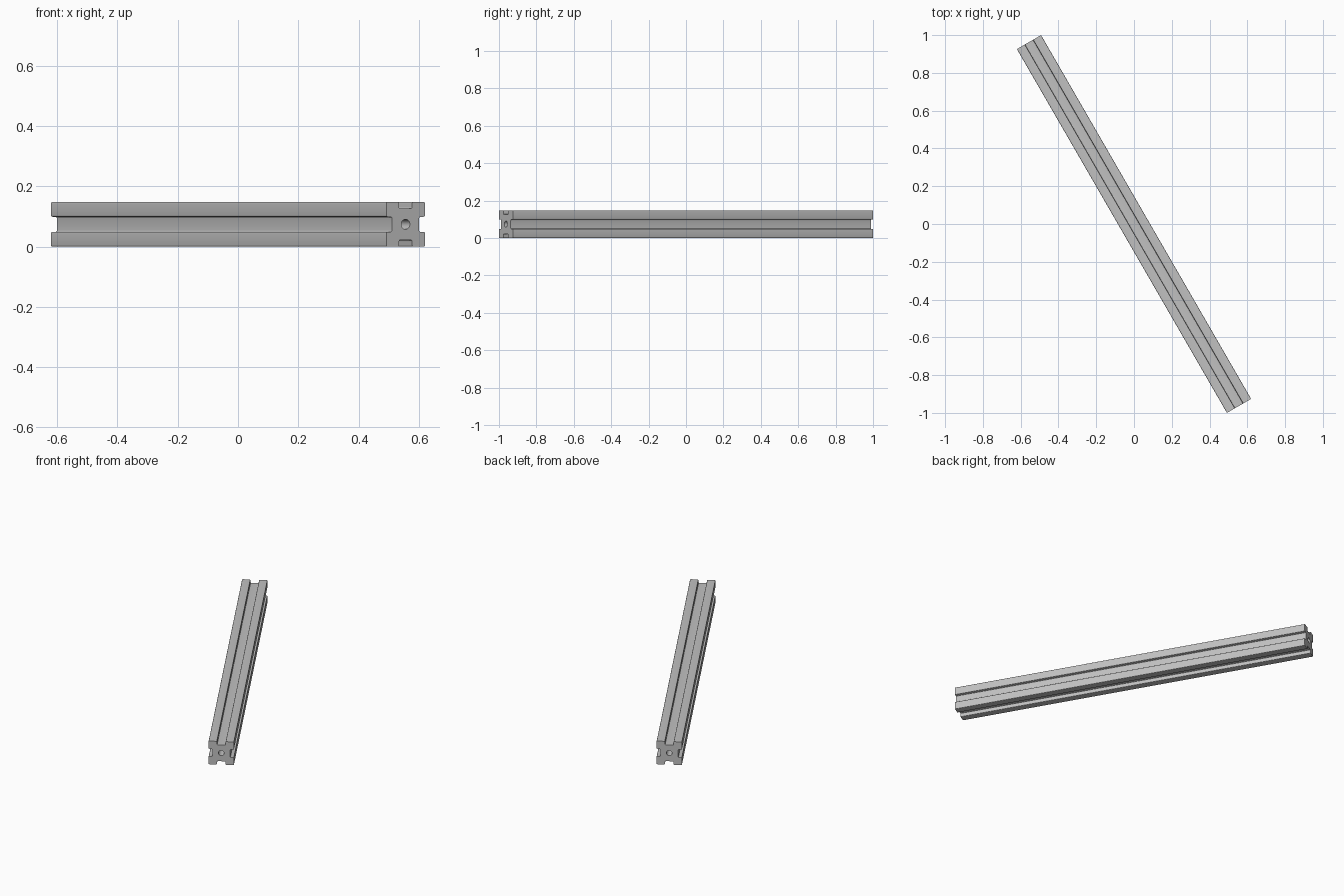
import bpy
import bmesh
import math
from mathutils import Vector, Matrix

cube = bpy.data.objects.get("Cube")
if cube:
    bpy.data.objects.remove(cube, do_unlink=True)

WIDTH = 0.148      # side of the square section
LENGTH = 2.224
GROOVE = 0.05      # groove width
DEPTH = 0.022      # groove depth
BORE = 0.0165      # radius of the central hole
FILLET = 0.005
ARC_STEPS = 4


def round_corners(points, radius):
    """Replace every corner with a short arc."""
    result = []
    for i, p in enumerate(points):
        to_prev = (points[i - 1] - p).normalized()
        to_next = (points[(i + 1) % len(points)] - p).normalized()
        centre = p + (to_prev + to_next) * radius
        for k in range(ARC_STEPS + 1):
            a = k / ARC_STEPS * math.pi / 2
            result.append(centre - to_next * radius * math.cos(a)
                          - to_prev * radius * math.sin(a))
    return result


def add_loop(curve, points):
    spline = curve.splines.new("POLY")
    spline.points.add(len(points) - 1)
    for target, p in zip(spline.points, points):
        target.co = (p.x, p.y, 0, 1)
    spline.use_cyclic_u = True


# Section: one grooved side repeated around the square
h, g = WIDTH / 2, GROOVE / 2
side = [Vector((h, -h)), Vector((h, -g)), Vector((h - DEPTH, -g)),
        Vector((h - DEPTH, g)), Vector((h, g))]
outline = [Matrix.Rotation(i * math.pi / 2, 2) @ p for i in range(4) for p in side]
bore = [Vector((math.cos(a), math.sin(a))) * BORE
        for a in (k * math.tau / 32 for k in range(32))]

# Extrude the section along the beam
curve = bpy.data.curves.new("beam_section", "CURVE")
curve.dimensions = "2D"
curve.fill_mode = "BOTH"
curve.extrude = LENGTH / 2
add_loop(curve, round_corners(outline, FILLET))
add_loop(curve, bore)

beam = bpy.data.objects.new("grooved_beam", curve)
bpy.context.collection.objects.link(beam)
bpy.ops.object.select_all(action="DESELECT")
beam.select_set(True)
bpy.context.view_layer.objects.active = beam
bpy.ops.object.convert(target="MESH")
beam = bpy.context.object

# Weld the caps to the walls
bm = bmesh.new()
bm.from_mesh(beam.data)
bmesh.ops.remove_doubles(bm, verts=bm.verts, dist=0.0001)
bmesh.ops.recalc_face_normals(bm, faces=bm.faces)
bm.to_mesh(beam.data)
bm.free()

# Lay the beam flat and turn it diagonally
beam.rotation_euler = (math.radians(90), 0, math.radians(30))
beam.location.z = WIDTH / 2
bpy.ops.object.shade_smooth_by_angle(angle=math.radians(30))

# Plain grey metal
grey = bpy.data.materials.new("grey_metal")
grey.use_nodes = True
colour = (0.53, 0.53, 0.53, 1)
grey.diffuse_color = colour
grey.node_tree.nodes["Principled BSDF"].inputs["Base Color"].default_value = colour
beam.data.materials.clear()
beam.data.materials.append(grey)
